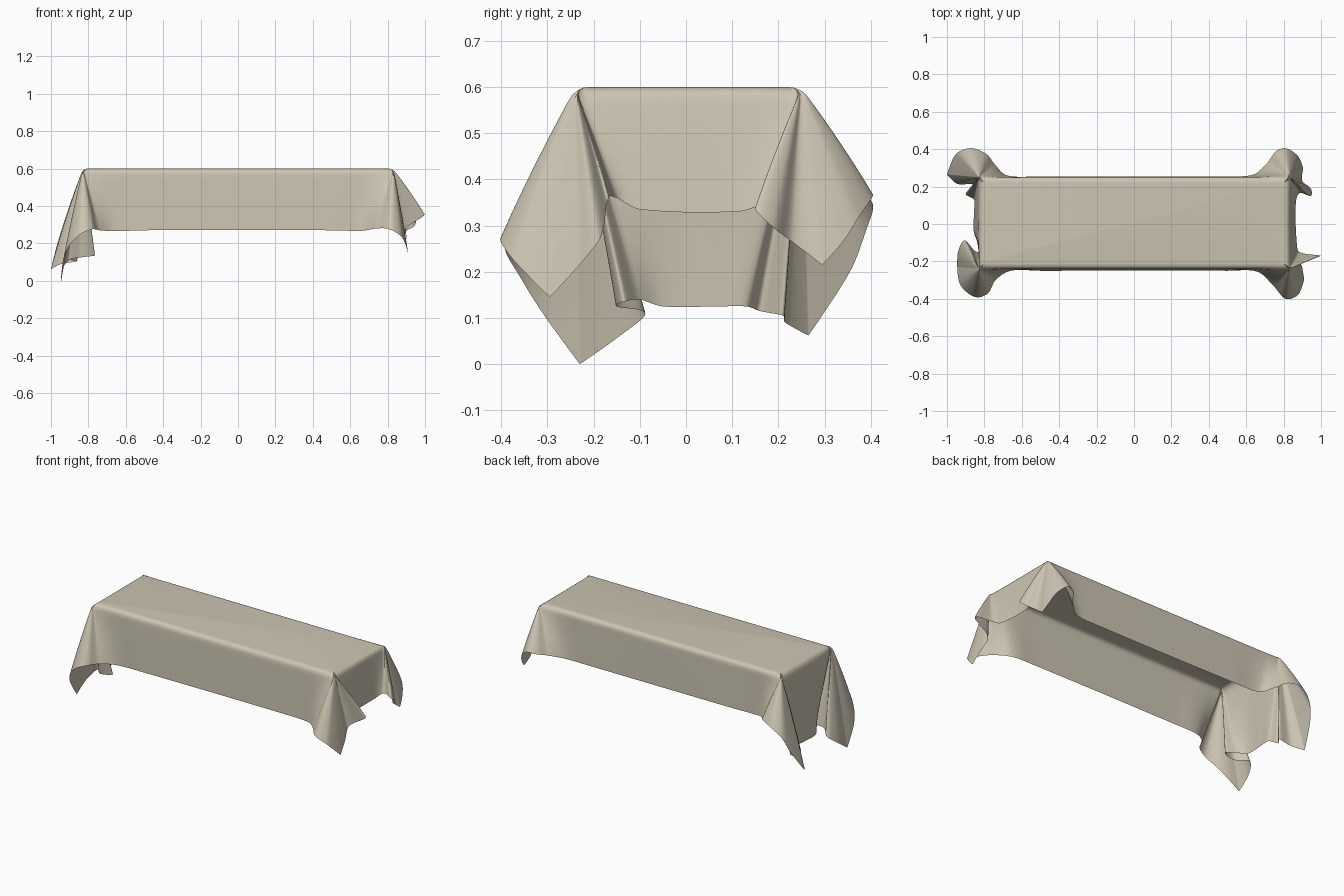
import bpy, bmesh
from mathutils import Vector

if "Cube" in bpy.data.objects:
    bpy.data.objects.remove(bpy.data.objects["Cube"])

X0, X1, Y0, Y1, TOP = -0.83, 0.83, -0.24, 0.25, 0.6   # hidden table block
INSET = 0.03                                          # softness of the top edge

# Hem control points at each corner, from the long side round to the short end
FRONT_RIGHT = [(.5, -.25, .27), (.66, -.255, .267), (.745, -.33, .28), (.81, -.4, .275),
               (.87, -.385, .24), (.895, -.345, .195), (.91, -.295, .145), (.9, -.235, .21),
               (.89, -.185, .275), (.998, -.17, .355), (.885, -.15, .36), (.87, -.1, .335)]
BACK_RIGHT = [(.5, .255, .31), (.64, .265, .315), (.715, .33, .34), (.76, .39, .36),
              (.81, .405, .365), (.865, .375, .32), (.89, .34, .265), (.905, .295, .215),
              (.9, .23, .265), (.945, .19, .295), (.945, .15, .335), (.885, .165, .345),
              (.865, .11, .33)]
BACK_LEFT = [(-.5, .255, .31), (-.68, .26, .315), (-.745, .32, .34), (-.79, .375, .36),
             (-.865, .405, .345), (-.93, .39, .29), (-.965, .355, .2), (-1.0, .265, .062),
             (-.945, .215, .09), (-.86, .21, .105), (-.9, .16, .115), (-.855, .13, .125),
             (-.855, .07, .125)]
FRONT_LEFT = [(-.5, -.25, .27), (-.66, -.25, .265), (-.74, -.3, .27), (-.78, -.37, .275),
              (-.84, -.392, .25), (-.9, -.36, .19), (-.935, -.31, .11), (-.945, -.23, 0),
              (-.94, -.145, .06), (-.905, -.088, .11), (-.84, -.15, .125), (-.765, -.135, .135),
              (-.82, -.1, .14), (-.855, -.05, .125)]


def clamp(v, lo, hi):
    return max(lo, min(hi, v))


def corner_controls(points):
    """Pair each hem point with the table-edge point it hangs from; flag the cloth tip."""
    cx = X1 if points[0][0] > 0 else X0
    cy = Y1 if points[0][1] > 0 else Y0
    low = min(p[2] for p in points)
    out = []
    for i, p in enumerate(points):
        tx, ty = cx, cy
        if i < 2:
            tx = clamp(p[0] * 1.06, X0, X1)
        elif i == len(points) - 1:
            ty = clamp(p[1], Y0, Y1)
        out.append((Vector(p), Vector((tx, ty, TOP)), p[2] == low))
    return out


controls = (corner_controls(FRONT_RIGHT) + corner_controls(BACK_RIGHT)[::-1]
            + corner_controls(BACK_LEFT) + corner_controls(FRONT_LEFT)[::-1])
n = len(controls)


def tangent(i):
    if controls[i][2]:
        return Vector((0, 0, 0))          # sharp cloth tip
    a, b, c = (controls[(i + k) % n][0] for k in (-1, 0, 1))
    return (c - a) / ((c - b).length + (b - a).length)


# Smooth hem loop and matching table-edge loop
hem, edge = [], []
for i in range(n):
    j = (i + 1) % n
    p, q = controls[i][0], controls[j][0]
    length = (q - p).length
    m0, m1 = tangent(i) * length, tangent(j) * length
    steps = 8 if length < 0.3 else 16
    for k in range(steps):
        t = k / steps
        hem.append(p * (2*t**3 - 3*t*t + 1) + m0 * (t**3 - 2*t*t + t)
                   + q * (3*t*t - 2*t**3) + m1 * (t**3 - t*t))
        edge.append(controls[i][1].lerp(controls[j][1], t))


def drape(b, h):
    """One strand of cloth from the tabletop over the edge to the hem."""
    a = Vector((clamp(b.x, X0 + INSET, X1 - INSET), clamp(b.y, Y0 + INSET, Y1 - INSET), TOP))
    c = b.lerp(h, 0.1)
    strand = [a.lerp(b, u).lerp(b.lerp(c, u), u) for u in (0, .25, .5, .75, 1)]
    for k in range(1, 15):
        t = 0.1 + 0.9 * k / 14
        s = t + 0.12 * (t - 0.1) * (1 - t)
        strand.append(Vector((b.x + (h.x - b.x) * s, b.y + (h.y - b.y) * s,
                              b.z + (h.z - b.z) * t)))
    return strand


# Draped cloth
bm = bmesh.new()
strands = [[bm.verts.new(p) for p in drape(b, h)] for b, h in zip(edge, hem)]
for i, s in enumerate(strands):
    nxt = strands[(i + 1) % len(strands)]
    for k in range(len(s) - 1):
        bm.faces.new((s[k], s[k + 1], nxt[k + 1], nxt[k]))
bmesh.ops.remove_doubles(bm, verts=bm.verts, dist=0.00005)
# Flat cloth top
rim = [e for e in bm.edges if e.is_boundary and all(v.co.z > TOP - 0.001 for v in e.verts)]
bmesh.ops.contextual_create(bm, geom=rim)
bmesh.ops.recalc_face_normals(bm, faces=bm.faces)
if max(bm.faces, key=lambda f: f.calc_area()).normal.z < 0:
    bmesh.ops.reverse_faces(bm, faces=bm.faces)
for f in bm.faces:
    f.smooth = True

mesh = bpy.data.meshes.new("tablecloth")
bm.to_mesh(mesh)
bm.free()
cloth = bpy.data.objects.new("tablecloth", mesh)
bpy.context.collection.objects.link(cloth)

linen = bpy.data.materials.new("beige linen")
linen.diffuse_color = (0.61, 0.56, 0.45, 1)
linen.use_nodes = True
linen.node_tree.nodes["Principled BSDF"].inputs["Base Color"].default_value = linen.diffuse_color
mesh.materials.append(linen)
